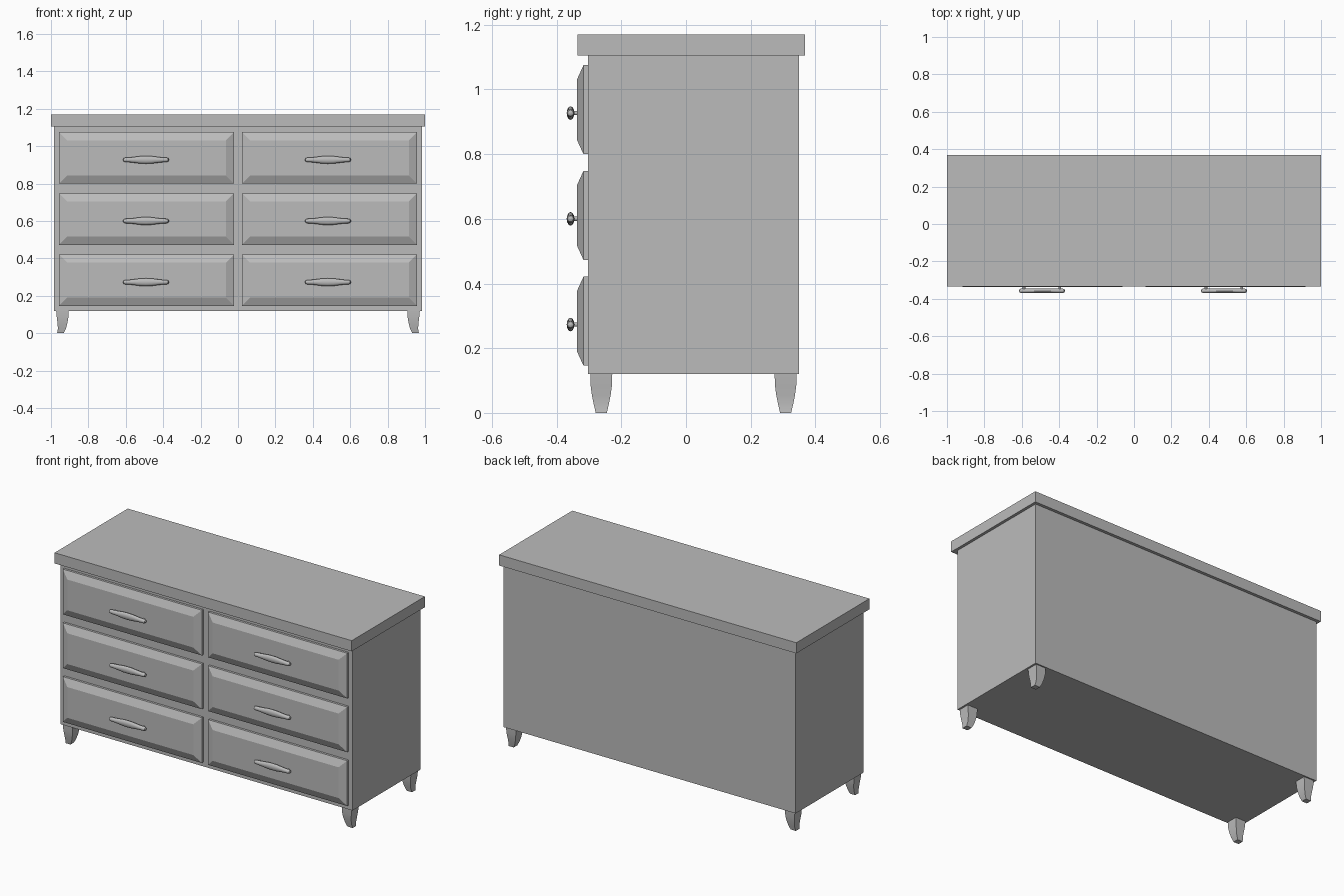
import bpy, bmesh, math

cube = bpy.data.objects.get("Cube")
if cube:
    bpy.data.objects.remove(cube, do_unlink=True)

grey = bpy.data.materials.new("plain_grey")
grey.use_nodes = True
GREY = (0.5, 0.5, 0.5, 1)
grey.diffuse_color = GREY
grey.node_tree.nodes["Principled BSDF"].inputs["Base Color"].default_value = GREY


def finish(name, bm, smooth=False):
    bmesh.ops.recalc_face_normals(bm, faces=bm.faces)
    mesh = bpy.data.meshes.new(name)
    bm.to_mesh(mesh)
    bm.free()
    mesh.materials.append(grey)
    obj = bpy.data.objects.new(name, mesh)
    bpy.context.collection.objects.link(obj)
    if smooth:
        bpy.ops.object.select_all(action="DESELECT")
        obj.select_set(True)
        bpy.context.view_layer.objects.active = obj
        bpy.ops.object.shade_smooth_by_angle(angle=math.radians(40))
    return obj


def loft(name, rings, smooth=False):
    """Skin a list of closed rings and cap both ends."""
    bm = bmesh.new()
    loops = [[bm.verts.new(p) for p in ring] for ring in rings]
    n = len(loops[0])
    for a, b in zip(loops, loops[1:]):
        for i in range(n):
            j = (i + 1) % n
            bm.faces.new((a[i], a[j], b[j], b[i]))
    bm.faces.new(loops[0])
    bm.faces.new(loops[-1])
    return finish(name, bm, smooth)


def flat_ring(x0, x1, y0, y1, z):
    return [(x0, y0, z), (x1, y0, z), (x1, y1, z), (x0, y1, z)]


def front_ring(x0, x1, z0, z1, y):
    return [(x0, y, z0), (x1, y, z0), (x1, y, z1), (x0, y, z1)]


def box(name, x, y0, y1, z0, z1):
    return loft(name, [flat_ring(-x, x, y0, y1, z) for z in (z0, z1)])


# Carcass and overhanging top
box("cabinet_body", 0.983, -0.303, 0.35, 0.12, 1.105)
box("top_slab", 1.0, -0.335, 0.368, 1.105, 1.17)


# Raised drawer front with a chamfered border
def drawer(name, x0, x1, z0, z1):
    b = 0.044
    loft(name, [front_ring(x0, x1, z0, z1, -0.30),
                front_ring(x0, x1, z0, z1, -0.317),
                front_ring(x0 + b, x1 - b, z0 + b, z1 - b, -0.337)])


# Pull handle: swollen bar on two round posts
BAR = [(0.122, 0.004), (0.119, 0.009), (0.11, 0.012), (0.085, 0.013),
       (0.06, 0.016), (0.03, 0.02)]


def handle(name, cx, cz):
    stations = [(-x, r) for x, r in BAR] + [(0, 0.021)] + BAR[::-1]
    rings = []
    for x, r in stations:
        ry = min(r, 0.012)
        rings.append([(cx + x, -0.357 + ry * math.cos(t), cz + r * math.sin(t))
                      for t in (math.tau * i / 12 for i in range(12))])
    loft(name + "_bar", rings, True)
    for side, s in (("left", 1), ("right", -1)):
        px = cx + s * 0.096
        post = [[(px + 0.007 * math.cos(t), y, cz + 0.007 * math.sin(t))
                 for t in (math.tau * i / 10 for i in range(10))]
                for y in (-0.335, -0.357)]
        loft(f"{name}_{side}_post", post, True)


for row, z0 in (("lower", 0.146), ("middle", 0.473), ("upper", 0.80)):
    for side, s, hx in (("left", 1, 0.481), ("right", -1, -0.492)):
        x0, x1 = sorted((s * 0.021, s * 0.957))
        drawer(f"{row}_{side}_drawer", x0, x1, z0, z0 + 0.275)
        handle(f"{row}_{side}_handle", hx, z0 + 0.14 - 0.013)

# Curved tapering feet: height, inner x, outer x, half depth
FOOT = [(0.12, 0.905, 0.972, 0.034), (0.085, 0.907, 0.969, 0.033),
        (0.055, 0.912, 0.965, 0.029), (0.025, 0.92, 0.963, 0.023),
        (0.0, 0.932, 0.967, 0.017)]
for depth, cy in (("front", -0.262), ("back", 0.308)):
    for side, s in (("left", 1), ("right", -1)):
        loft(f"{depth}_{side}_foot",
             [flat_ring(s * xi, s * xo, cy - d, cy + d, z)
              for z, xi, xo, d in FOOT], True)
